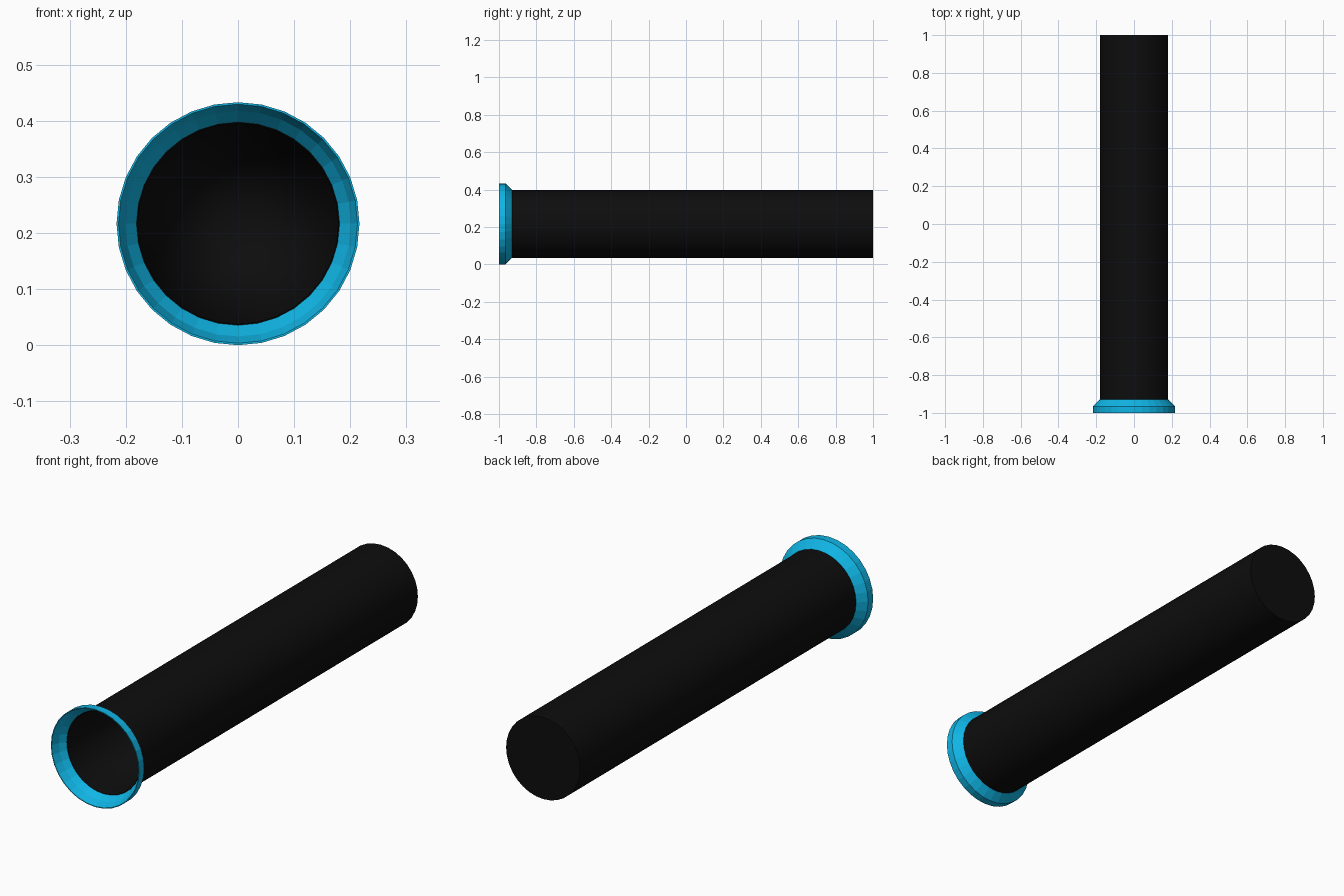
import bpy, bmesh, math

if "Cube" in bpy.data.objects:
    bpy.data.objects.remove(bpy.data.objects["Cube"])

SEGMENTS = 32
CENTRE_Z = 0.2165


def material(name, rgb):
    m = bpy.data.materials.new(name)
    m.diffuse_color = (*rgb, 1.0)
    m.use_nodes = True
    m.node_tree.nodes["Principled BSDF"].inputs["Base Color"].default_value = m.diffuse_color
    return m


def lathe(name, profile, mat, closed=False, smooth=False):
    """Spin (radius, y) points around the long axis; radius 0 makes a tip."""
    bm = bmesh.new()
    rings = []
    for r, y in profile:
        if r == 0:
            rings.append([bm.verts.new((0, y, CENTRE_Z))] * SEGMENTS)
        else:
            rings.append([bm.verts.new((r * math.sin(a), y, CENTRE_Z + r * math.cos(a)))
                          for a in (2 * math.pi * i / SEGMENTS for i in range(SEGMENTS))])
    pairs = list(zip(rings, rings[1:]))
    if closed:
        pairs.append((rings[-1], rings[0]))
    for a, b in pairs:
        for i in range(SEGMENTS):
            j = (i + 1) % SEGMENTS
            corners = list(dict.fromkeys((a[i], a[j], b[j], b[i])))
            bm.faces.new(corners)
    bmesh.ops.recalc_face_normals(bm, faces=bm.faces)
    mesh = bpy.data.meshes.new(name)
    bm.to_mesh(mesh)
    bm.free()
    mesh.materials.append(mat)
    ob = bpy.data.objects.new(name, mesh)
    bpy.context.collection.objects.link(ob)
    if smooth:
        bpy.ops.object.select_all(action='DESELECT')
        ob.select_set(True)
        bpy.context.view_layer.objects.active = ob
        bpy.ops.object.shade_smooth_by_angle(angle=math.radians(30))
    return ob


black = material("black", (0.004, 0.004, 0.004))
blue = material("bright_blue", (0.005, 0.46, 0.78))

# Long barrel: closed flat back, bore narrowing to a point
lathe("barrel", [(0, 1.0), (0.181, 1.0), (0.181, -0.94), (0.179, -0.94), (0, 0.98)],
      black, smooth=True)

# Flared front collar with a thin lip
lathe("front_collar", [(0.2165, -1.0), (0.2165, -0.965), (0.182, -0.93),
                       (0.180, -0.935), (0.201, -0.965), (0.213, -1.0)],
      blue, closed=True)
